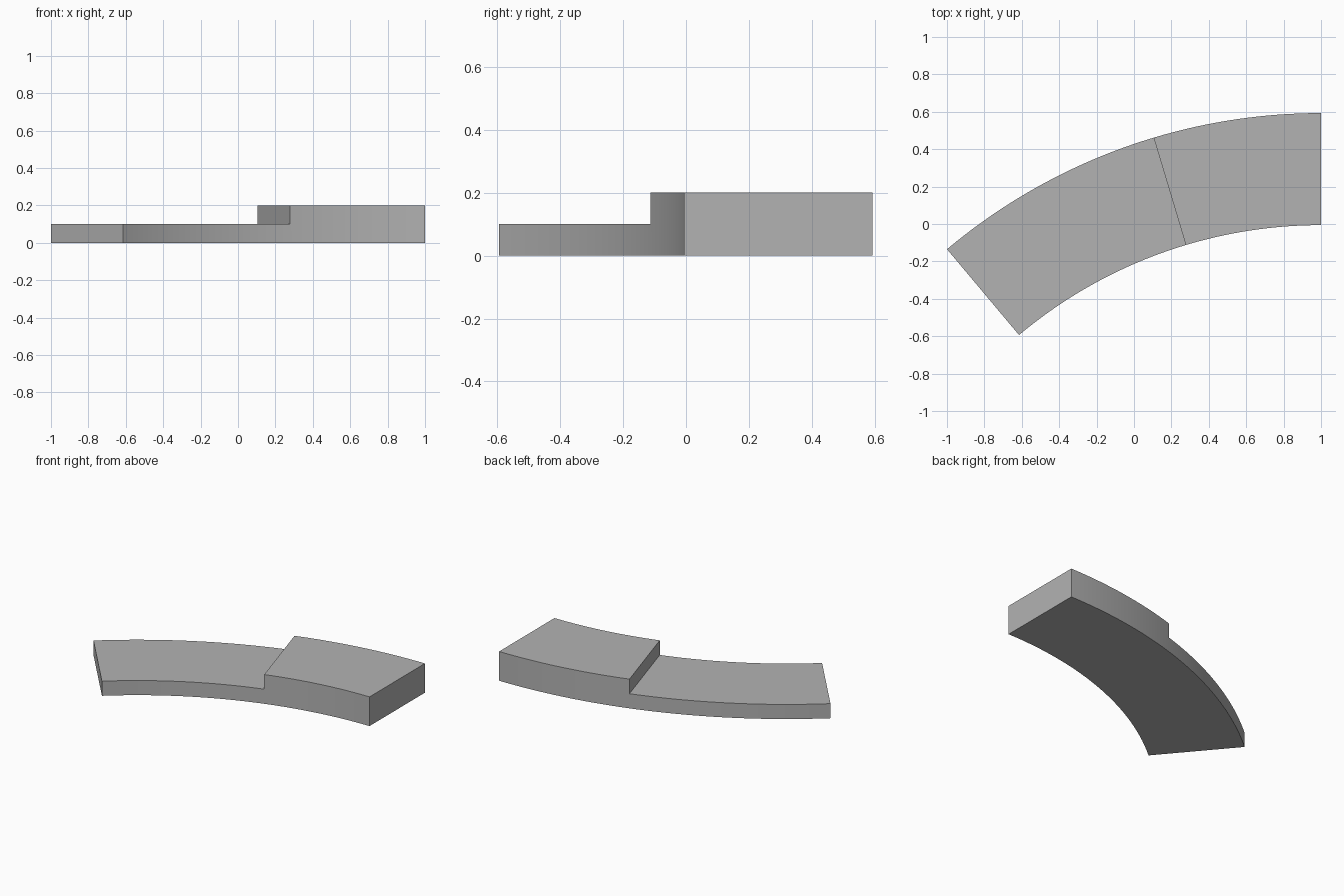
import bpy
import bmesh
from math import sin, cos, radians

cube = bpy.data.objects.get("Cube")
if cube:
    bpy.data.objects.remove(cube, do_unlink=True)

# Plain grey finish
grey = bpy.data.materials.new("plain_grey")
grey.use_nodes = True
colour = (0.45, 0.45, 0.45, 1)
grey.diffuse_color = colour
grey.node_tree.nodes["Principled BSDF"].inputs["Base Color"].default_value = colour

OUTER, INNER = 3.111, 2.512
CENTRE_X, CENTRE_Y = 1.0, -2.518
STEP_ANGLE, END_ANGLE = 16.72, 40.0
LEVELS = (0, 0.1, 0.2)
HIGH, LOW = 16, 22          # arc segments in the raised and low sections
TOTAL = HIGH + LOW

angles = [STEP_ANGLE * i / HIGH for i in range(HIGH)]
angles += [STEP_ANGLE + (END_ANGLE - STEP_ANGLE) * i / LOW for i in range(LOW + 1)]

bm = bmesh.new()
cache = {}


def vert(i, radius, level):
    """Shared vertex at an angle step, radius and height level."""
    key = (i, radius, level)
    if key not in cache:
        a = radians(angles[i])
        cache[key] = bm.verts.new((CENTRE_X - radius * sin(a),
                                   CENTRE_Y + radius * cos(a), LEVELS[level]))
    return cache[key]


def face(*keys):
    bm.faces.new([vert(*k) for k in keys])


def cross_face(i, low, high):
    """Flat radial wall between two height levels."""
    face((i, INNER, low), (i, OUTER, low), (i, OUTER, high), (i, INNER, high))


# Curved strip: underside, stepped top and both curved walls
for i in range(TOTAL):
    top = 2 if i < HIGH else 1
    for level in (0, top):
        face((i, INNER, level), (i, OUTER, level),
             (i + 1, OUTER, level), (i + 1, INNER, level))
    for radius in (INNER, OUTER):
        for level in range(top):
            face((i, radius, level), (i + 1, radius, level),
                 (i + 1, radius, level + 1), (i, radius, level + 1))

# Straight ends and the step riser
cross_face(0, 0, 1)
cross_face(0, 1, 2)
cross_face(HIGH, 1, 2)
cross_face(TOTAL, 0, 1)

bmesh.ops.recalc_face_normals(bm, faces=bm.faces[:])
mesh = bpy.data.meshes.new("stepped_curved_slab")
bm.to_mesh(mesh)
bm.free()
mesh.materials.append(grey)
slab = bpy.data.objects.new("stepped_curved_slab", mesh)
bpy.context.collection.objects.link(slab)

# Smooth arcs with crisp edges
bpy.ops.object.select_all(action="DESELECT")
slab.select_set(True)
bpy.context.view_layer.objects.active = slab
bpy.ops.object.shade_smooth_by_angle(angle=radians(30))
